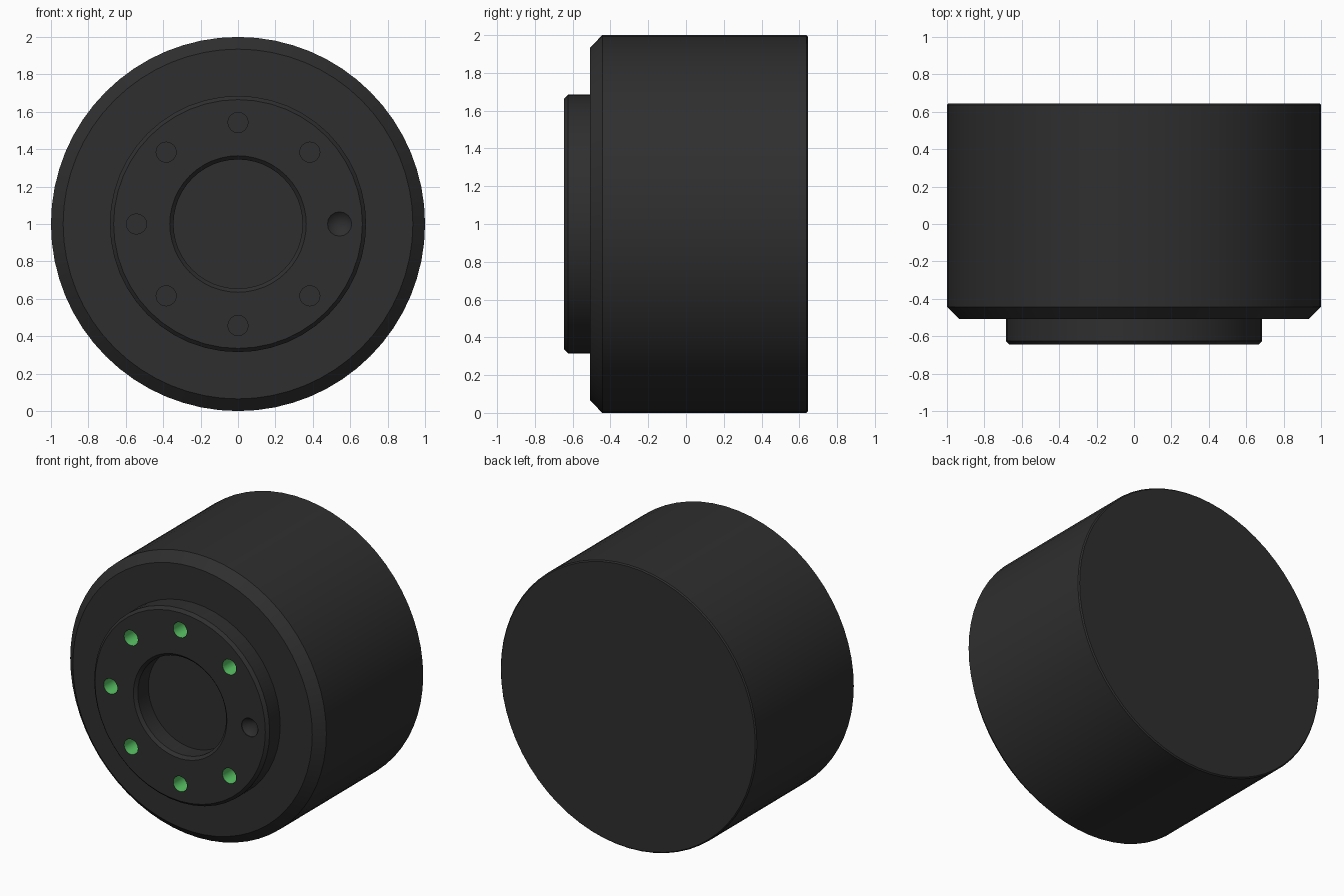
import bpy, bmesh
from math import sin, cos, pi, radians

if "Cube" in bpy.data.objects:
    bpy.data.objects.remove(bpy.data.objects["Cube"], do_unlink=True)


def make_material(name, rgb):
    mat = bpy.data.materials.new(name)
    mat.use_nodes = True
    color = (*rgb, 1)
    mat.diffuse_color = color
    mat.node_tree.nodes["Principled BSDF"].inputs["Base Color"].default_value = color
    return mat


charcoal = make_material("charcoal", (0.028, 0.028, 0.028))
green = make_material("green", (0.1, 0.56, 0.13))


def lathe(name, profile, segments, center=(0, 1), closed=False, material_index=0):
    """Spin (radius, y) points around a y-parallel axis through center (x, z)."""
    bm = bmesh.new()
    rings = []
    for r, y in profile:
        count = segments if r > 0 else 1
        rings.append([bm.verts.new((center[0] + r * cos(2 * pi * i / segments), y,
                                    center[1] + r * sin(2 * pi * i / segments)))
                      for i in range(count)])
    pairs = list(zip(rings, rings[1:]))
    if closed:
        pairs.append((rings[-1], rings[0]))
    for a, b in pairs:
        for i in range(segments):
            j = (i + 1) % segments
            if len(a) > 1 and len(b) > 1:
                bm.faces.new((a[i], a[j], b[j], b[i]))
            elif len(b) == 1:
                bm.faces.new((a[i], a[j], b[0]))
    if not closed:
        for ring in (rings[0], rings[-1]):
            if len(ring) > 1:
                bm.faces.new(ring)
    for face in bm.faces:
        face.material_index = material_index
    bmesh.ops.recalc_face_normals(bm, faces=bm.faces)
    mesh = bpy.data.meshes.new(name)
    bm.to_mesh(mesh)
    bm.free()
    mesh.materials.append(charcoal)
    mesh.materials.append(green)
    obj = bpy.data.objects.new(name, mesh)
    bpy.context.collection.objects.link(obj)
    return obj


def activate(obj):
    bpy.ops.object.select_all(action='DESELECT')
    obj.select_set(True)
    bpy.context.view_layer.objects.active = obj


def cut(target, cutter):
    activate(target)
    mod = target.modifiers.new("cut", 'BOOLEAN')
    mod.operation = 'DIFFERENCE'
    mod.solver = 'EXACT'
    mod.object = cutter
    bpy.ops.object.modifier_apply(modifier=mod.name)
    bpy.data.objects.remove(cutter, do_unlink=True)


FRONT, SHOULDER, BACK = -0.645, -0.507, 0.645

# Main drum with a chamfered front edge
body = lathe("drum_body", [(0.935, SHOULDER), (1, -0.443),
                           (1, BACK - 0.008), (0.992, BACK)], 64)

# Raised front flange around a round recess
flange = lathe("front_flange", [(0.345, -0.49), (0.345, FRONT + 0.02), (0.365, FRONT),
                                (0.665, FRONT), (0.685, FRONT + 0.02), (0.685, -0.49)],
               48, closed=True)

# Seven bolt holes with green walls, and one plain countersunk hole
for k in range(8):
    angle = k * pi / 4
    spot = (0.543 * cos(angle), 1 + 0.543 * sin(angle))
    if k == 0:
        cutter = lathe("countersink_cutter", [(0.065, FRONT - 0.05), (0.065, FRONT + 0.005),
                                              (0, FRONT + 0.07)], 16, spot)
    else:
        cutter = lathe("bolt_hole_cutter", [(0.054, FRONT - 0.05), (0.054, -0.4)],
                       16, spot, material_index=1)
    cutter.hide_render = True
    cut(flange, cutter)

for obj in (body, flange):
    activate(obj)
    bpy.ops.object.shade_smooth_by_angle(angle=radians(30))
